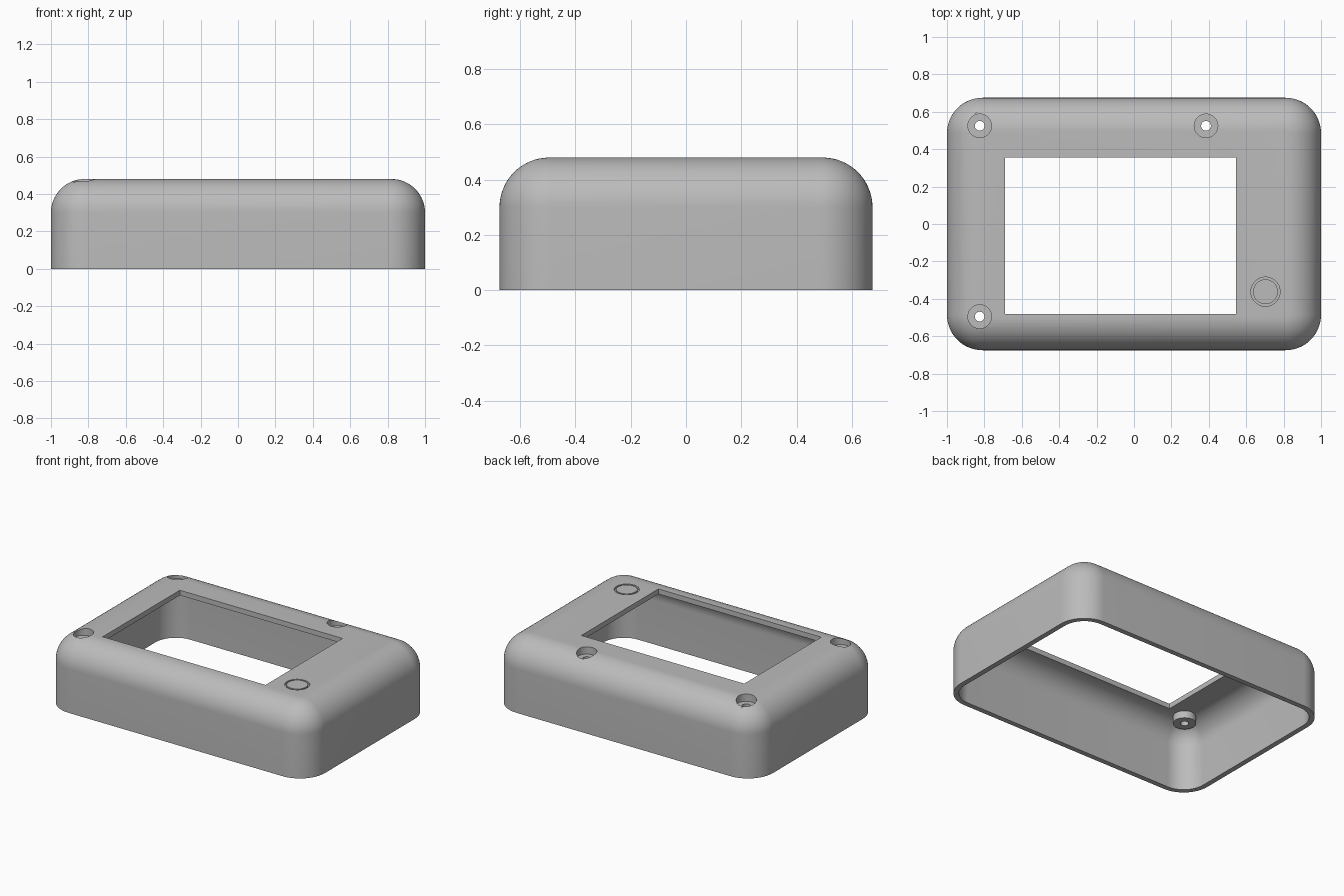
import bpy, bmesh, math

WALL = 0.035
HALF_X, HALF_Y, HEIGHT = 1.0, 0.675, 0.48
CORNER, FILLET = 0.19, 0.18

cube = bpy.data.objects.get("Cube")
if cube:
    bpy.data.objects.remove(cube, do_unlink=True)

grey = bpy.data.materials.new("grey plastic")
grey.use_nodes = True
colour = (0.5, 0.5, 0.5, 1)
grey.diffuse_color = colour
grey.node_tree.nodes["Principled BSDF"].inputs["Base Color"].default_value = colour


def make_object(name, bm):
    bmesh.ops.recalc_face_normals(bm, faces=bm.faces)
    mesh = bpy.data.meshes.new(name)
    bm.to_mesh(mesh)
    bm.free()
    mesh.materials.append(grey)
    obj = bpy.data.objects.new(name, mesh)
    bpy.context.collection.objects.link(obj)
    return obj


def rounded_loop(bm, inset, z, steps=16):
    """Rounded rectangle of vertices, shrunk by inset."""
    r = CORNER - inset
    verts = []
    for i, (sx, sy) in enumerate([(1, 1), (-1, 1), (-1, -1), (1, -1)]):
        for k in range(steps + 1):
            a = (i + k / steps) * math.pi / 2
            verts.append(bm.verts.new((sx * (HALF_X - CORNER) + r * math.cos(a),
                                       sy * (HALF_Y - CORNER) + r * math.sin(a), z)))
    return verts


def bridge(bm, a, b):
    for i in range(len(a)):
        j = (i + 1) % len(a)
        bm.faces.new((a[i], a[j], b[j], b[i]))


def dome(bm, offset, steps=16):
    """Straight wall rising into a quarter-round edge and a flat top."""
    r = FILLET - offset
    loops = [rounded_loop(bm, offset, 0)]
    for k in range(steps + 1):
        a = k / steps * math.pi / 2
        loops.append(rounded_loop(bm, offset + r * (1 - math.cos(a)),
                                  HEIGHT - FILLET + r * math.sin(a)))
    for a, b in zip(loops, loops[1:]):
        bridge(bm, a, b)
    bm.faces.new(loops[-1])
    return loops[0]


def cylinder(name, x, y, radius, z0, z1, inner=0):
    """Upright cylinder, or a tube when inner is given."""
    bm = bmesh.new()
    n = 48

    def ring(r, z):
        return [bm.verts.new((x + r * math.cos(2 * math.pi * i / n),
                              y + r * math.sin(2 * math.pi * i / n), z)) for i in range(n)]
    low, high = ring(radius, z0), ring(radius, z1)
    bridge(bm, low, high)
    if inner:
        low_in, high_in = ring(inner, z0), ring(inner, z1)
        bridge(bm, high, high_in)
        bridge(bm, high_in, low_in)
        bridge(bm, low_in, low)
    else:
        bm.faces.new(low)
        bm.faces.new(high)
    return make_object(name, bm)


def box(name, x0, x1, y0, y1, z0, z1):
    bm = bmesh.new()
    bmesh.ops.create_cube(bm, size=1)
    for v in bm.verts:
        v.co = (x1 if v.co.x > 0 else x0, y1 if v.co.y > 0 else y0, z1 if v.co.z > 0 else z0)
    return make_object(name, bm)


def combine(target, tool, operation):
    """Apply a boolean and discard the tool."""
    mod = target.modifiers.new("cut", "BOOLEAN")
    mod.operation, mod.object, mod.solver = operation, tool, "EXACT"
    bpy.context.view_layer.objects.active = target
    bpy.ops.object.modifier_apply(modifier=mod.name)
    bpy.data.objects.remove(tool, do_unlink=True)


# Hollow cover, open underneath
bm = bmesh.new()
bridge(bm, dome(bm, 0), dome(bm, WALL))
cover = make_object("cover", bm)

# Screw bosses with counterbores and through holes
screws = [(-0.825, 0.525), (0.385, 0.525), (-0.825, -0.495)]
for x, y in screws:
    combine(cover, cylinder("boss", x, y, 0.072, 0.395, 0.447), "UNION")
for x, y in screws:
    combine(cover, cylinder("counterbore", x, y, 0.063, 0.43, 0.6), "DIFFERENCE")
    combine(cover, cylinder("screw_hole", x, y, 0.026, 0.3, 0.6), "DIFFERENCE")

# Display window
combine(cover, box("window", -0.69, 0.545, -0.48, 0.355, 0.4, 0.6), "DIFFERENCE")

# Plain round groove on the top
combine(cover, cylinder("groove", 0.703, -0.362, 0.078, 0.465, 0.6, 0.066), "DIFFERENCE")

bpy.ops.object.select_all(action="DESELECT")
cover.select_set(True)
bpy.context.view_layer.objects.active = cover
bpy.ops.object.shade_smooth_by_angle(angle=math.radians(30))
